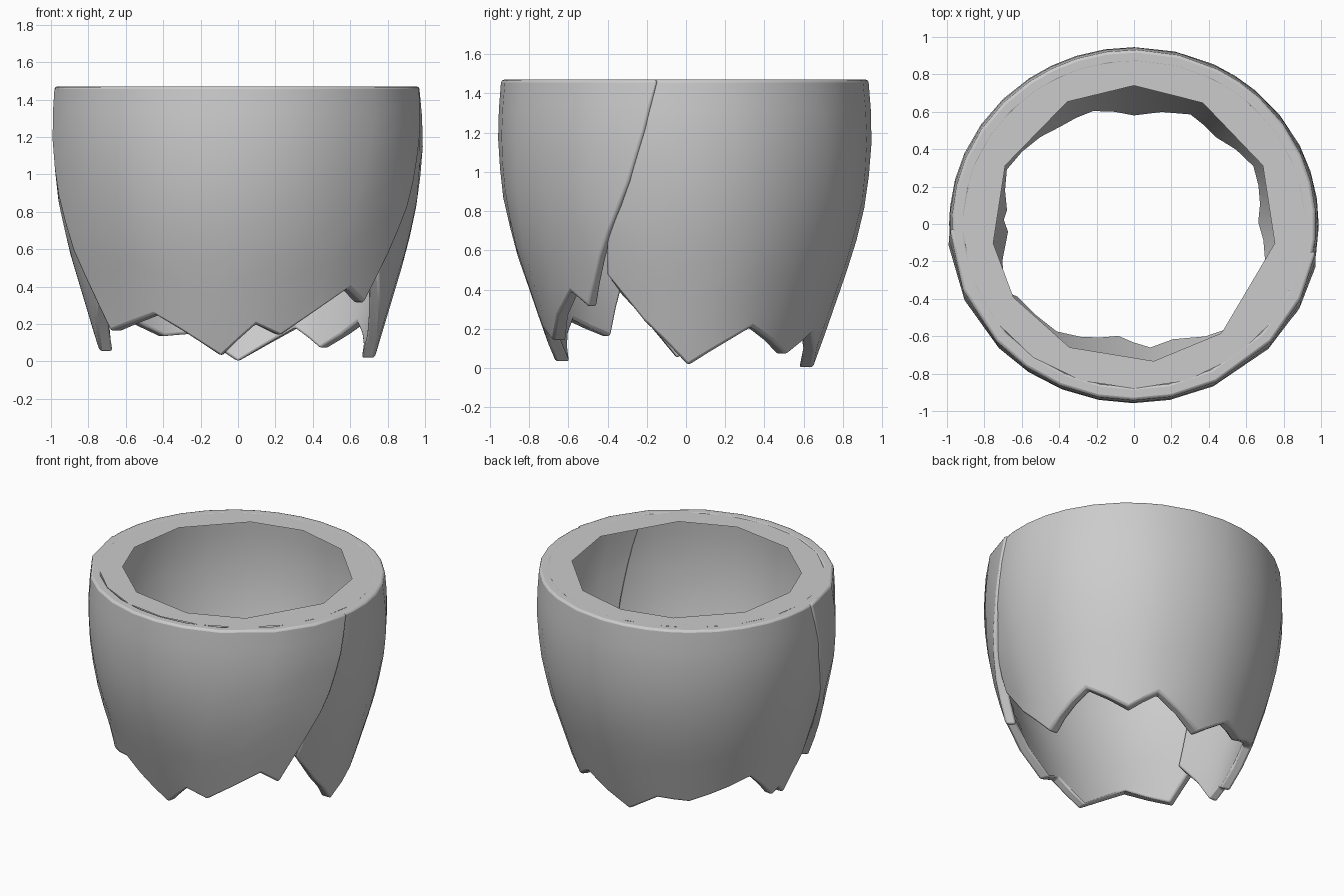
import bpy, bmesh
from math import sin, cos, radians, ceil

if "Cube" in bpy.data.objects:
    bpy.data.objects.remove(bpy.data.objects["Cube"])

TOP = 1.47
# height -> outer half width, depth/width ratio, wall thickness
OUTER = [(0, .725), (.2, .785), (.4, .845), (.6, .905), (.85, .96), (1.1, .987), (1.25, .99), (1.47, .972)]
RATIO = [(0, .89), (.2, .915), (.6, .947), (.9, .957)]
WALL = .07


def lookup(table, z):
    if z <= table[0][0]:
        return table[0][1]
    for (a, p), (b, q) in zip(table, table[1:]):
        if z <= b:
            return p + (q - p) * (z - a) / (b - a)
    return table[-1][1]


def link(name, bm):
    bmesh.ops.recalc_face_normals(bm, faces=bm.faces)
    mesh = bpy.data.meshes.new(name)
    bm.to_mesh(mesh)
    bm.free()
    ob = bpy.data.objects.new(name, mesh)
    bpy.context.collection.objects.link(ob)
    return ob


def panel(name, hem, start, end, lift, flare):
    """Curved cloth sheet: torn hem (angle, z), slanted side edges (z, angle)."""
    # columns follow the torn hem, with extra ones in the wide gaps
    cols = []
    for (a0, z0), (a1, z1) in zip(hem, hem[1:]):
        n = ceil(abs(a1 - a0) / 13)
        cols += [(a0 + (a1 - a0) * i / n, z0 + (z1 - z0) * i / n) for i in range(n)]
    cols.append(hem[-1])
    rows = 9
    bm = bmesh.new()
    sections = []
    for k, (ang, zh) in enumerate(cols):
        s0, e0 = lookup(start, zh), lookup(end, zh)
        t = min(1, max(0, (ang - s0) / (e0 - s0)))
        if k == 0:
            t = 0
        if k == len(cols) - 1:
            t = 1
        outer, inner = [], []
        for i in range(rows + 1):
            z = zh + (TOP - zh) * i / rows
            a = radians(lookup(start, z) * (1 - t) + lookup(end, z) * t)
            rx = lookup(OUTER, z)
            ry = rx * lookup(RATIO, z)
            d = lift + flare * abs(2 * t - 1) ** 3 * max(0, 1 - z / 1.1)
            outer.append(bm.verts.new(((rx + d) * cos(a), (ry + d) * sin(a), z)))
            d -= WALL
            inner.append(bm.verts.new(((rx + d) * cos(a), (ry + d) * sin(a), z)))
        sections.append(outer + inner[::-1])
    m = len(sections[0])
    for p, q in zip(sections, sections[1:]):
        for i in range(m):
            j = (i + 1) % m
            bm.faces.new((p[i], p[j], q[j], q[i]))
    # close the side edges
    for s in (sections[0], sections[-1]):
        for i in range(rows):
            bm.faces.new((s[i], s[i + 1], s[m - 2 - i], s[m - 1 - i]))
    ob = link(name, bm)
    # soft cut edges
    bev = ob.modifiers.new("soft_edges", 'BEVEL')
    bev.width = .014
    bev.segments = 2
    bev.limit_method = 'ANGLE'
    bev.angle_limit = radians(50)
    bpy.ops.object.select_all(action='DESELECT')
    ob.select_set(True)
    bpy.context.view_layer.objects.active = ob
    bpy.ops.object.shade_smooth_by_angle(angle=radians(40))


# back panel, tucked under the front one
panel("back_panel",
      [(-30, .48), (-17, .24), (1, .015), (28, .21), (50, .07), (65, .18), (90, .0), (108, .15),
       (124, .135), (155, .3), (173, .08), (178, .12), (184, .05), (210, .45)],
      [(.48, -30), (.8, -26), (1.47, -38)],
      [(.45, 210), (.8, 208), (1.47, 216)], 0, 0)

# front panel, overlapping at both sides
panel("front_panel",
      [(214, .16), (237, .25), (247, .17), (263, .03), (277, .2), (287, .14), (313, .39), (321.5, .31)],
      [(.16, 214), (.6, 199), (1.0, 189), (1.47, 181.5)],
      [(.31, 321.5), (.6, 331), (.9, 341), (1.2, 347), (1.47, 351)], .012, .045)

# flat waist rim with an uneven eleven-sided opening
bm = bmesh.new()
angles = [90, 61, 25, -8, -52, -82, -117, -148, -172, -205, -242]
edges = []
for rx, ry, steps in ((.92, .88, [18 * i for i in range(20)]), (.76, .74, angles)):
    ring = [bm.verts.new((rx * cos(radians(a)), ry * sin(radians(a)), TOP - .0005)) for a in steps]
    edges += [bm.edges.new((ring[i - 1], ring[i])) for i in range(len(ring))]
bmesh.ops.bridge_loops(bm, edges=edges)
link("waist_rim", bm)
